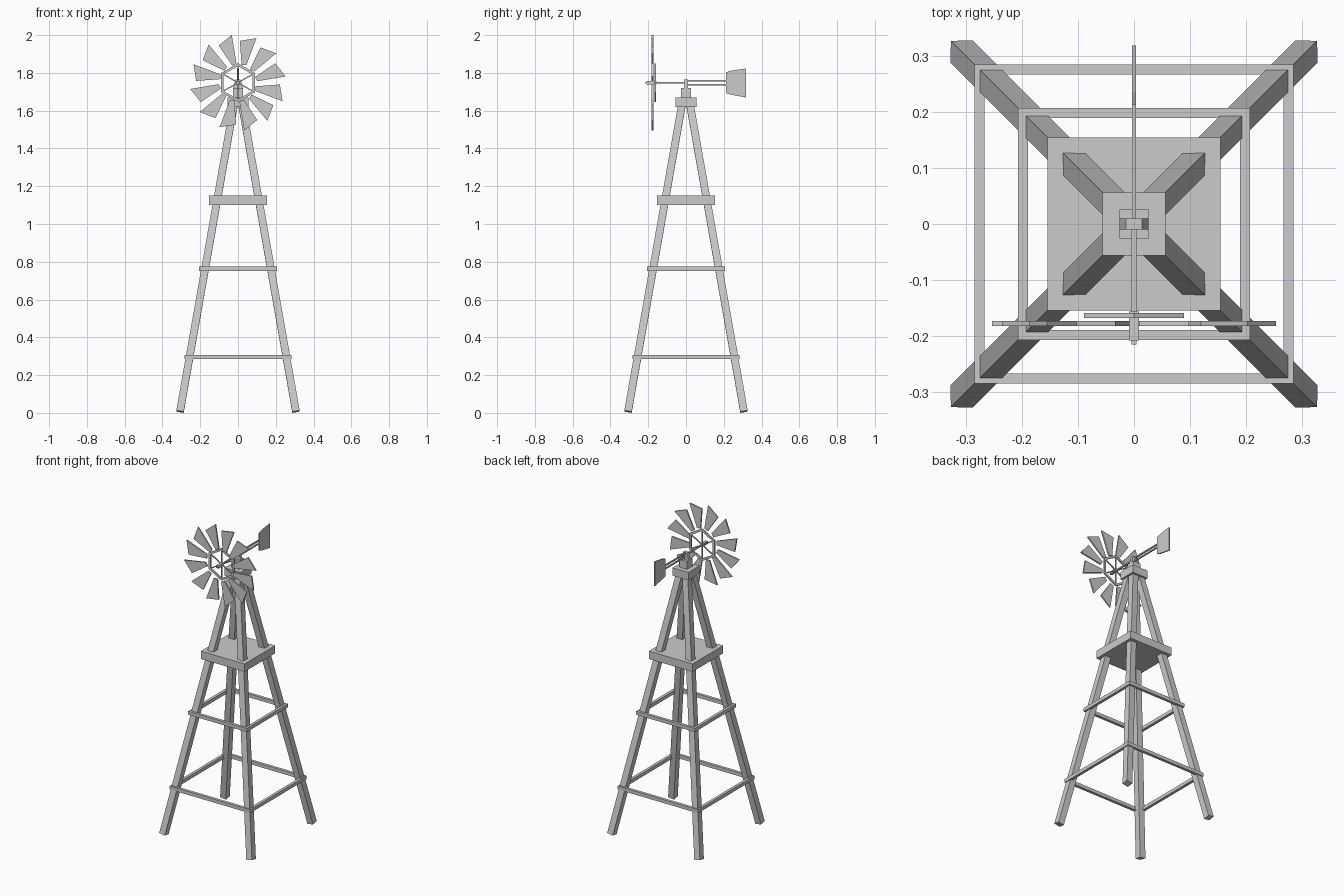
import bpy, bmesh
from math import radians, sin, cos
from mathutils import Vector

cube = bpy.data.objects.get("Cube")
if cube:
    bpy.data.objects.remove(cube, do_unlink=True)

grey = bpy.data.materials.new("plain grey")
grey.use_nodes = True
grey.diffuse_color = (0.6, 0.6, 0.6, 1)
grey.node_tree.nodes["Principled BSDF"].inputs["Base Color"].default_value = (0.6, 0.6, 0.6, 1)

HUB_Z = 1.748
ROTOR_Y = -0.177


def finish(name, bm):
    bmesh.ops.recalc_face_normals(bm, faces=bm.faces)
    mesh = bpy.data.meshes.new(name)
    bm.to_mesh(mesh)
    bm.free()
    mesh.materials.append(grey)
    obj = bpy.data.objects.new(name, mesh)
    bpy.context.collection.objects.link(obj)
    return obj


def box(name, center, size):
    bm = bmesh.new()
    bmesh.ops.create_cube(bm, size=1)
    bmesh.ops.scale(bm, vec=size, verts=bm.verts)
    bmesh.ops.translate(bm, vec=center, verts=bm.verts)
    return finish(name, bm)


def beam(name, a, b, width, depth):
    """Square-ended bar between two points."""
    a, b = Vector(a), Vector(b)
    obj = box(name, (0, 0, 0), (width, depth, (b - a).length))
    obj.rotation_mode = 'QUATERNION'
    obj.rotation_quaternion = Vector((0, 0, 1)).rotation_difference(b - a)
    obj.location = (a + b) / 2
    return obj


def plate(name, points, offset, thickness):
    """Extrude an outline of 3D points along the offset direction, centred."""
    bm = bmesh.new()
    half = Vector(offset) * thickness / 2
    face = bm.faces.new([bm.verts.new(Vector(p) - half) for p in points])
    out = bmesh.ops.extrude_face_region(bm, geom=[face])
    moved = [v for v in out["geom"] if isinstance(v, bmesh.types.BMVert)]
    bmesh.ops.translate(bm, vec=half * 2, verts=moved)
    return finish(name, bm)


def polar(radius, degrees, y):
    a = radians(degrees)
    return Vector((radius * cos(a), y, HUB_Z + radius * sin(a)))


# Four leaning legs
for sy, depth_name in ((-1, "front"), (1, "back")):
    for sx, side in ((-1, "right"), (1, "left")):
        beam(f"{depth_name}_{side}_leg", (sx * 0.307, sy * 0.307, 0.007),
             (sx * 0.018, sy * 0.018, 1.65), 0.04, 0.04)

# Square brace frames around the legs
for label, z, half in (("lower", 0.296, 0.284), ("upper", 0.763, 0.207)):
    w, h = 0.018, 0.022
    for s, end in ((-1, "front"), (1, "back")):
        box(f"{label}_{end}_brace", (0, s * (half - w / 2), z), (half * 2, w, h))
    for s, side in ((-1, "right"), (1, "left")):
        box(f"{label}_{side}_brace", (s * (half - w / 2), 0, z), (w, (half - w) * 2, h))

# Platform, tower cap and head
box("platform", (0, 0, 1.126), (0.308, 0.308, 0.05))
box("tower_cap", (0, 0, 1.645), (0.112, 0.112, 0.05))
box("head_block", (0, 0, 1.695), (0.052, 0.052, 0.05))
plate("head_wedge", [(-0.026, 0, 1.72), (0.026, 0, 1.72), (0.014, 0, 1.765), (-0.014, 0, 1.765)],
      (0, 1, 0), 0.02)

# Shaft, hub and tail boom
beam("shaft", (0, -0.215, HUB_Z), (0, 0.01, HUB_Z), 0.009, 0.009)
beam("hub", (0, -0.208, HUB_Z), (0, -0.156, HUB_Z), 0.017, 0.017)
for s, label in ((-1, "lower"), (1, "upper")):
    z = HUB_Z + s * 0.01
    beam(f"{label}_tail_rail", (0, 0, z), (0, 0.23, z), 0.008, 0.008)

# Tail vane
plate("tail_vane", [(0, 0.213, 1.693), (0, 0.235, 1.685), (0, 0.318, 1.67),
                    (0, 0.318, 1.823), (0, 0.235, 1.811), (0, 0.213, 1.803)], (1, 0, 0), 0.008)

# Rotor blades: tapered plates with a slanted tip
for i in range(12):
    a = 7.5 + i * 30
    outline = [polar(0.103, a - 3, ROTOR_Y), polar(0.255, a, ROTOR_Y),
               polar(0.222, a + 20, ROTOR_Y), polar(0.095, a + 11, ROTOR_Y)]
    plate(f"blade_{i + 1}", outline, (0, 1, 0), 0.009)

# Six-sided rotor ring and its spokes
RING_Y = -0.163
for i in range(6):
    a = 30 + i * 60
    plate(f"ring_side_{i + 1}", [polar(0.088, a, RING_Y), polar(0.103, a, RING_Y),
                                 polar(0.103, a + 60, RING_Y), polar(0.088, a + 60, RING_Y)],
          (0, 1, 0), 0.009)
    beam(f"spoke_{i + 1}", polar(0.005, a, RING_Y), polar(0.092, a, RING_Y), 0.006, 0.006)
